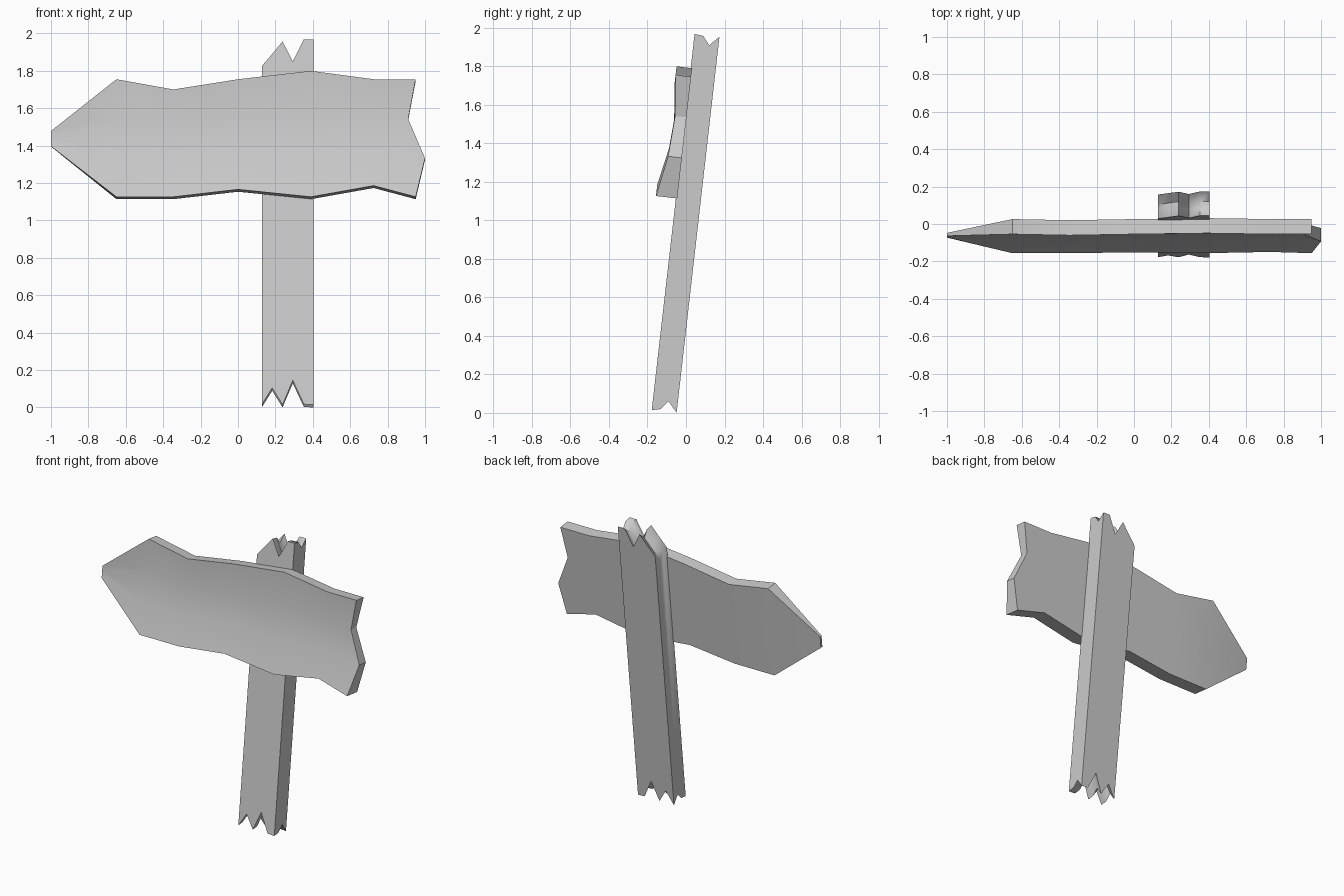
import bpy, math

if "Cube" in bpy.data.objects:
    bpy.data.objects.remove(bpy.data.objects["Cube"])

LEAN = math.radians(6.5)          # whole sign leans backwards
ORIGIN = (0, -0.178, 0.0147)      # post's front bottom edge


def slab(name, a, b, angle):
    """Closed solid between two matching point grids a[col][row] and b[col][row]."""
    nc, nr = len(a), len(a[0])
    verts = [p for grid in (a, b) for col in grid for p in col]
    off = nc * nr
    idx = lambda i, j: i * nr + j
    faces = []
    for i in range(nc - 1):
        for j in range(nr - 1):
            q = [idx(i, j), idx(i + 1, j), idx(i + 1, j + 1), idx(i, j + 1)]
            faces += [q, [k + off for k in reversed(q)]]
    # walls around the rim
    rim = [idx(i, 0) for i in range(nc)] + [idx(nc - 1, j) for j in range(1, nr)]
    rim += [idx(i, nr - 1) for i in range(nc - 2, -1, -1)]
    rim += [idx(0, j) for j in range(nr - 2, 0, -1)]
    for p, q in zip(rim, rim[1:] + rim[:1]):
        faces.append([q, p, p + off, q + off])
    me = bpy.data.meshes.new(name)
    me.from_pydata(verts, [], faces)
    ob = bpy.data.objects.new(name, me)
    bpy.context.collection.objects.link(ob)
    ob.location = ORIGIN
    ob.rotation_euler.x = -LEAN
    bpy.ops.object.select_all(action='DESELECT')
    ob.select_set(True)
    bpy.context.view_layer.objects.active = ob
    bpy.ops.object.mode_set(mode='EDIT')
    bpy.ops.mesh.select_all(action='SELECT')
    bpy.ops.mesh.normals_make_consistent(inside=False)
    bpy.ops.object.mode_set(mode='OBJECT')
    bpy.ops.object.shade_smooth_by_angle(angle=math.radians(angle))
    return ob


# Post: splintered top and bottom; columns are (x, bottom, top)
post_cols = [(.127, 0, 1.822), (.183, .09, 1.888), (.238, 0, 1.955),
             (.293, .13, 1.847), (.352, .003, 1.966), (.404, 0, 1.966)]
# rows front to back: (depth, bottom notch, top notch)
post_rows = [(0, 0, 0), (.046, .01, .005), (.082, .055, .05), (.13, 0, 0)]
top = [[(x, d, t - tn) for d, bn, tn in post_rows] for x, b, t in post_cols]
bottom = [[(x, d, b + bn) for d, bn, tn in post_rows] for x, b, t in post_cols]
slab("post", top, bottom, 60)

# Arrow board: columns are (x, bottom, top), hollowed front, flat back
board_cols = [(-1.0, 1.385, 1.467), (-.65, 1.107, 1.743), (-.345, 1.107, 1.688),
              (0, 1.147, 1.743), (.39, 1.107, 1.788), (.725, 1.167, 1.743),
              (.95, 1.107, 1.743)]
front_depth = [-.074, -.052, -.065, -.104]   # top row to bottom row
end_shift = [0, -.04, .05, 0]                # broken right end
front, back = [], []
for c, (x, b, t) in enumerate(board_cols):
    f_col, b_col = [], []
    for r in range(4):
        px = x + (end_shift[r] if c == len(board_cols) - 1 else 0)
        z = t + (b - t) * r / 3
        f_col.append((px, -.052 if c == 0 else front_depth[r], z))
        b_col.append((px, -.036 if c == 0 else .007, z))
    front.append(f_col)
    back.append(b_col)
slab("arrow_board", front, back, 30)
